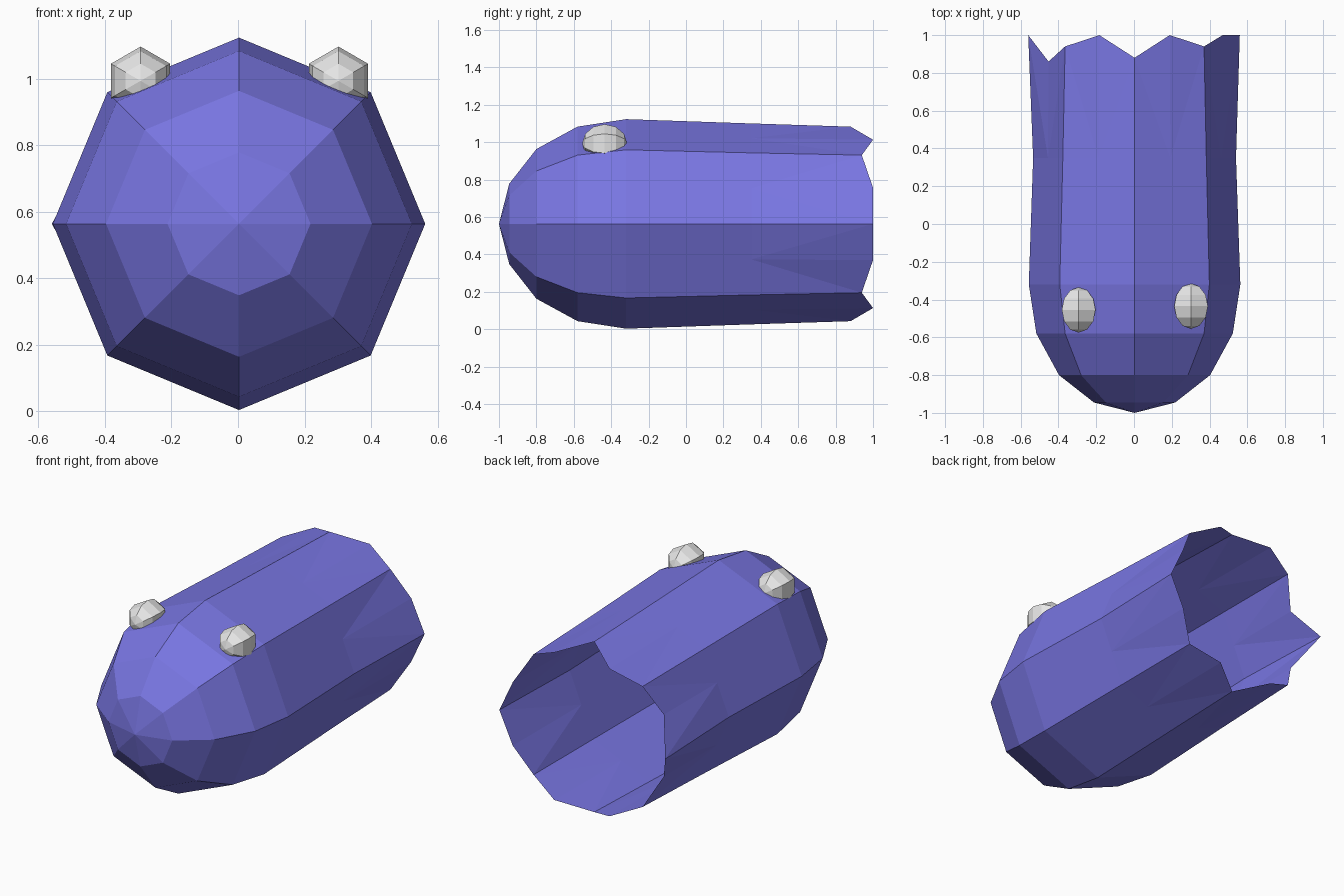
import bpy, bmesh, math

if "Cube" in bpy.data.objects:
    bpy.data.objects.remove(bpy.data.objects["Cube"])


def material(name, rgb):
    m = bpy.data.materials.new(name)
    m.diffuse_color = (*rgb, 1)
    m.use_nodes = True
    m.node_tree.nodes["Principled BSDF"].inputs["Base Color"].default_value = m.diffuse_color
    return m


def loft(name, mat, centre, rings, tips):
    """Skin rings of (x, y, z) offsets; tips = (first y, last y), None leaves an end open."""
    bm = bmesh.new()
    cx, cy, cz = centre
    loops = [[bm.verts.new((cx + x, cy + y, cz + z)) for x, y, z in r] for r in rings]
    n = len(loops[0])
    for a, b in zip(loops, loops[1:]):
        for i in range(n):
            j = (i + 1) % n
            # split along the diagonal that starts at the flat-side midpoints
            if i % 2:
                bm.faces.new((a[i], a[j], b[j]))
                bm.faces.new((a[i], b[j], b[i]))
            else:
                bm.faces.new((a[i], a[j], b[i]))
                bm.faces.new((a[j], b[j], b[i]))
    for y, loop in ((tips[0], loops[0]), (tips[1], loops[-1])):
        if y is not None:
            tip = bm.verts.new((cx, cy + y, cz))
            for i in range(n):
                bm.faces.new((tip, loop[i], loop[(i + 1) % n]))
    bmesh.ops.recalc_face_normals(bm, faces=bm.faces)
    me = bpy.data.meshes.new(name)
    bm.to_mesh(me)
    bm.free()
    me.materials.append(mat)
    ob = bpy.data.objects.new(name, me)
    bpy.context.collection.objects.link(ob)
    return ob


blue = material("violet blue", (0.19, 0.18, 0.76))
white = material("eye white", (0.8, 0.8, 0.8))


def polar(k, r, y):
    a = math.tau * k / 16
    return (r * math.cos(a), y, r * math.sin(a))


# Octagonal body: corners plus flat-side midpoints, domed nose at the front
flat = math.cos(math.pi / 8)
profile = [(-0.945, 0.215), (-0.8, 0.40), (-0.58, 0.52), (-0.32, 0.56), (0.35, 0.537)]
rings = [[polar(k, r * (flat if k % 2 else 1), y) for k in range(16)] for y, r in profile]

# Ragged open hem at the back: (radius, y) from right side over the top to the left
hem = [(0.557, 1.0), (0.505, 1.0), (0.52, 0.94), (0.487, 1.0), (0.52, 0.88),
       (0.487, 1.0), (0.52, 0.94), (0.493, 0.86), (0.563, 1.0)]
hem += hem[-2:0:-1]
rings.append([polar(k, r, y) for k, (r, y) in enumerate(hem)])
loft("body_shell", blue, (0.003, 0, 0.563), rings, (-1.0, None))

# Six-sided bead eyes with their poles along y
for side, x, y in (("left", -0.293, -0.455), ("right", 0.302, -0.435)):
    eye = []
    for i in range(1, 6):
        t = math.pi * i / 6
        r = 0.103 * math.sin(t)
        eye.append([(r * math.cos(math.pi / 2 + math.tau * k / 6), -0.12 * math.cos(t),
                     r * math.sin(math.pi / 2 + math.tau * k / 6)) for k in range(6)])
    loft(side + "_eye", white, (x, y, 0.993), eye, (-0.12, 0.12))
